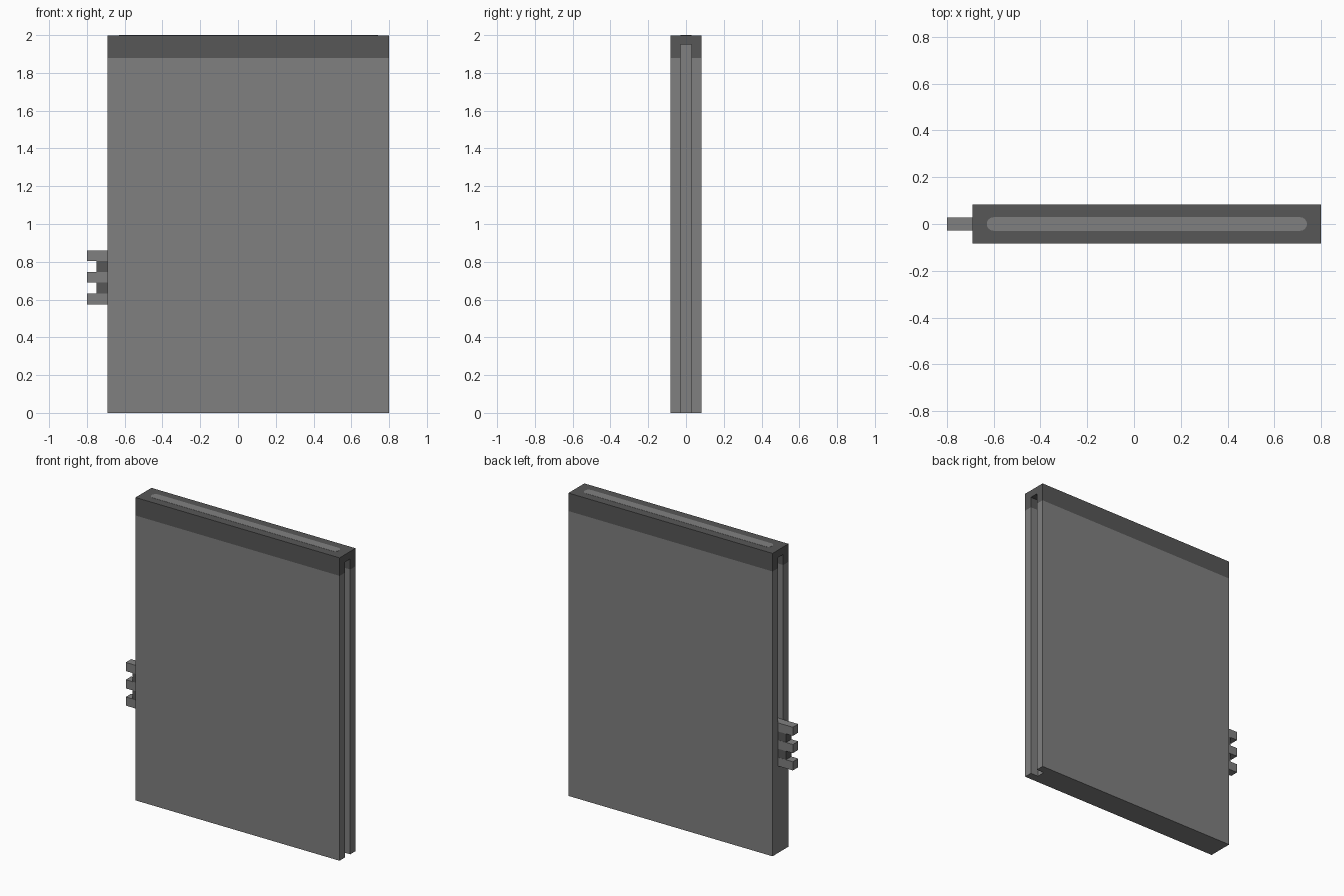
import bpy, bmesh, math
from mathutils import Matrix, Vector

if "Cube" in bpy.data.objects:
    bpy.data.objects.remove(bpy.data.objects["Cube"])


def material(name, value):
    m = bpy.data.materials.new(name)
    m.diffuse_color = (value, value, value, 1)
    m.use_nodes = True
    m.node_tree.nodes["Principled BSDF"].inputs["Base Color"].default_value = m.diffuse_color
    return m


light = material("mid grey", 0.216)
dark = material("dark grey", 0.095)

X0, X1, HALF = -0.69, 0.80, 0.083   # slab extents
TOP, BAND, GROOVE_TOP = 1.999, 1.88, 1.95
SLOT, DEPTH = 0.028, 0.055          # groove half width and depth


def box(name, lo, hi, mat):
    lo, hi = Vector(lo), Vector(hi)
    bm = bmesh.new()
    bmesh.ops.create_cube(bm, size=1, matrix=Matrix.Translation((lo + hi) / 2)
                          @ Matrix.Diagonal((*(hi - lo), 1)))
    mesh = bpy.data.meshes.new(name)
    bm.to_mesh(mesh)
    bm.free()
    mesh.materials.append(mat)
    obj = bpy.data.objects.new(name, mesh)
    bpy.context.collection.objects.link(obj)
    return obj


# Main slab with a groove down each narrow side
panel = box("panel", (X0, -HALF, 0), (X1, HALF, TOP), light)
cutters = [
    box("right_groove_cutter", (X1 - DEPTH, -SLOT, -0.1), (X1 + 0.1, SLOT, GROOVE_TOP), light),
    box("left_groove_cutter", (X0 - 0.1, -SLOT, 0.86), (X0 + DEPTH, SLOT, GROOVE_TOP), light),
]
for c in cutters:
    c.hide_render = True
    mod = panel.modifiers.new("groove", 'BOOLEAN')
    mod.operation, mod.solver, mod.object = 'DIFFERENCE', 'EXACT', c
dg = bpy.context.evaluated_depsgraph_get()
mesh = bpy.data.meshes.new_from_object(panel.evaluated_get(dg))
panel.modifiers.clear()
panel.data = mesh
for c in cutters:
    bpy.data.objects.remove(c)

# Dark top band: everything above the band line except the groove floors
mesh.materials.clear()
mesh.materials.append(light)
mesh.materials.append(dark)
bm = bmesh.new()
bm.from_mesh(mesh)
bmesh.ops.bisect_plane(bm, geom=bm.verts[:] + bm.edges[:] + bm.faces[:],
                       plane_co=(0, 0, BAND), plane_no=(0, 0, 1))
for f in bm.faces:
    c = f.calc_center_median()
    floor = abs(f.normal.x) > 0.9 and X0 + 0.01 < c.x < X1 - 0.01
    f.material_index = int(c.z > BAND and not floor)
bm.to_mesh(mesh)
bm.free()

# Light strip with rounded ends, inlaid in the top
bm = bmesh.new()
r, a, b = 0.029, -0.63, 0.74
pts = []
for cx, start in ((b - r, -90), (a + r, 90)):
    for i in range(9):
        t = math.radians(start + i * 22.5)
        pts.append(bm.verts.new((cx + r * math.cos(t), r * math.sin(t), 2.0)))
face = bm.faces.new(pts)
ext = bmesh.ops.extrude_face_region(bm, geom=[face], use_keep_orig=True)
for v in ext["geom"]:
    if isinstance(v, bmesh.types.BMVert):
        v.co.z -= 0.004
bmesh.ops.recalc_face_normals(bm, faces=bm.faces[:])
mesh = bpy.data.meshes.new("top_strip")
bm.to_mesh(mesh)
bm.free()
mesh.materials.append(light)
bpy.context.collection.objects.link(bpy.data.objects.new("top_strip", mesh))

# Side connector: dark block with three prongs
box("connector_block", (-0.75, -SLOT + 0.001, 0.60), (X0 + 0.01, SLOT - 0.001, 0.83), dark)
for i in range(3):
    z = 0.575 + i * 0.114
    box(f"connector_prong_{i + 1}", (-0.80, -SLOT, z), (X0 + 0.01, SLOT, z + 0.057), light)
